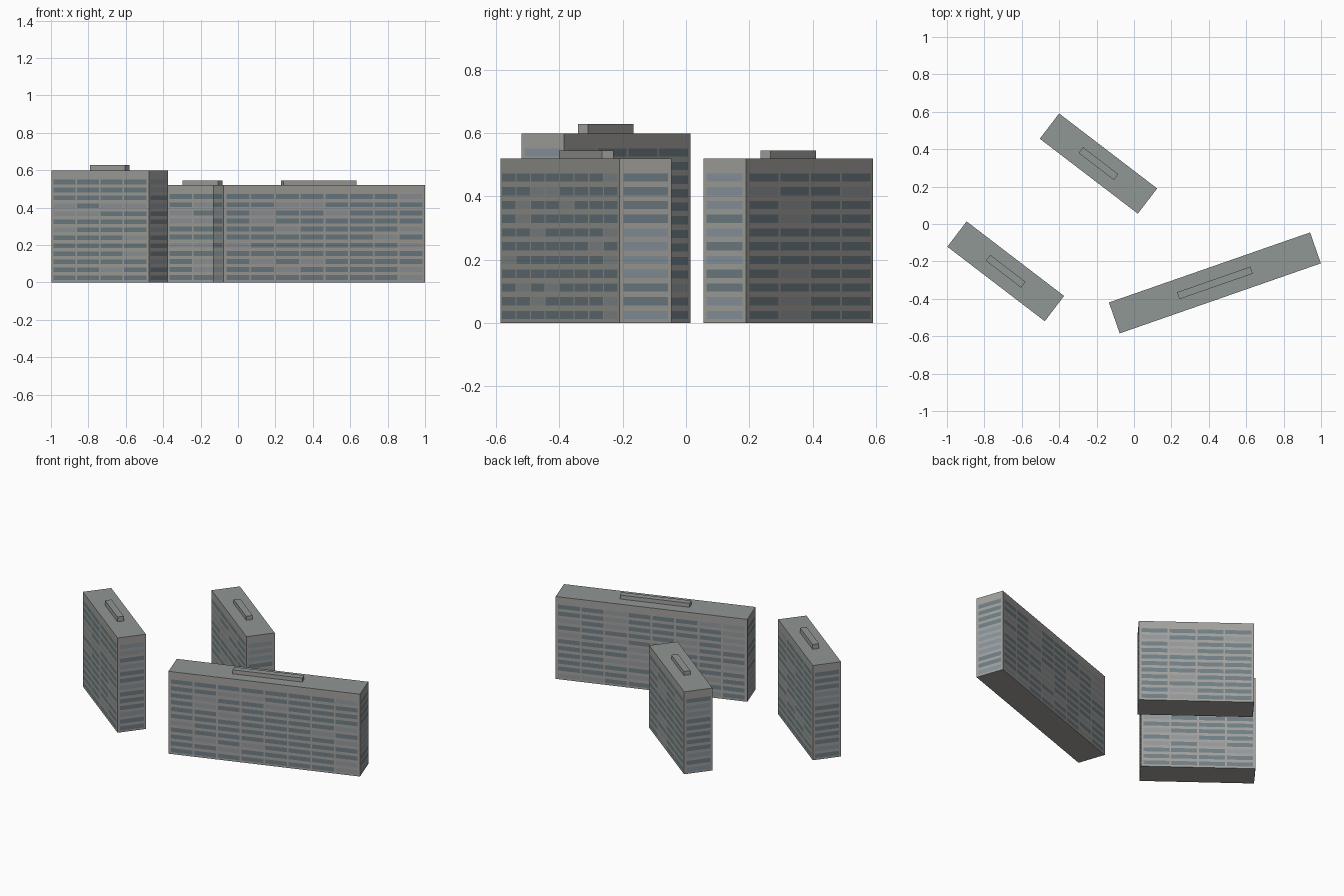
import bpy, bmesh, random
from math import radians, pi
from mathutils import Matrix, Vector

if "Cube" in bpy.data.objects:
    bpy.data.objects.remove(bpy.data.objects["Cube"])

random.seed(4)


def mat(name, rgb):
    m = bpy.data.materials.new(name)
    m.diffuse_color = (*rgb, 1)
    m.use_nodes = True
    m.node_tree.nodes["Principled BSDF"].inputs["Base Color"].default_value = m.diffuse_color
    return m


WALL = mat("concrete", (0.36, 0.355, 0.335))
ROOF = mat("roof_felt", (0.28, 0.31, 0.295))
GLASS = [mat("glass_dark", (0.16, 0.21, 0.235)),
         mat("glass_grey", (0.29, 0.31, 0.32)),
         mat("glass_blue", (0.25, 0.30, 0.34))]


def finish(bm, name, mats, place):
    me = bpy.data.meshes.new(name)
    bm.to_mesh(me)
    bm.free()
    for m in mats:
        me.materials.append(m)
    ob = bpy.data.objects.new(name, me)
    ob.matrix_world = place
    bpy.context.collection.objects.link(ob)


def block(name, size, z, place):
    """Box standing at height z, with its top face in the roof material."""
    bm = bmesh.new()
    bmesh.ops.create_cube(bm, size=1, matrix=Matrix.Translation((0, 0, z + size[2] / 2))
                          @ Matrix.Diagonal((*size, 1)))
    for f in bm.faces:
        f.material_index = int(f.normal.z > 0.5)
    finish(bm, name, [WALL, ROOF], place)


def windows(name, length, width, height, floors, cols, place):
    """Thin glass panes in rows on all four facades."""
    bm = bmesh.new()
    pitch = height / (floors + 1)
    facades = [(0, length, width, cols, 0.010), (pi / 2, width, length, 1, 0.008),
               (pi, length, width, cols, 0.010), (-pi / 2, width, length, 1, 0.008)]
    for turn, span, depth, n, margin in facades:
        rot = Matrix.Rotation(turn, 4, 'Z')
        step = (span - 2 * margin) / n
        half = step / 2 - 0.005
        y = -depth / 2 - 0.0015
        for row in range(floors):
            z0, z1 = (row + 0.29) * pitch, (row + 0.89) * pitch
            for c in range(n):
                x = -span / 2 + margin + (c + 0.5) * step
                pts = [(x - half, y, z0), (x + half, y, z0), (x + half, y, z1), (x - half, y, z1)]
                f = bm.faces.new([bm.verts.new(rot @ Vector(p)) for p in pts])
                odds = (84, 16, 0) if n > 1 else (55, 5, 40)
                f.material_index = random.choices((0, 1, 2), odds)[0]
    finish(bm, name, GLASS, place)


# name, centre, angle, length, width, height, floors, columns, roof box (length, width, height)
TOWERS = [
    ("left_tower", (-0.686, -0.253), -37.4, 0.656, 0.17, 0.598, 13, 4, (0.237, 0.039, 0.03)),
    ("back_tower", (-0.190, 0.323), -37.4, 0.660, 0.17, 0.52, 11, 4, (0.237, 0.039, 0.025)),
    ("long_block", (0.4325, -0.315), 19.2, 1.139, 0.175, 0.52, 11, 8, (0.415, 0.039, 0.025)),
]

for name, (cx, cy), angle, l, w, h, floors, cols, box in TOWERS:
    place = Matrix.Translation((cx, cy, 0)) @ Matrix.Rotation(radians(angle), 4, 'Z')
    block(name + "_walls", (l, w, h), 0, place)
    block(name + "_roof_box", box, h, place)
    windows(name + "_windows", l, w, h, floors, cols, place)
